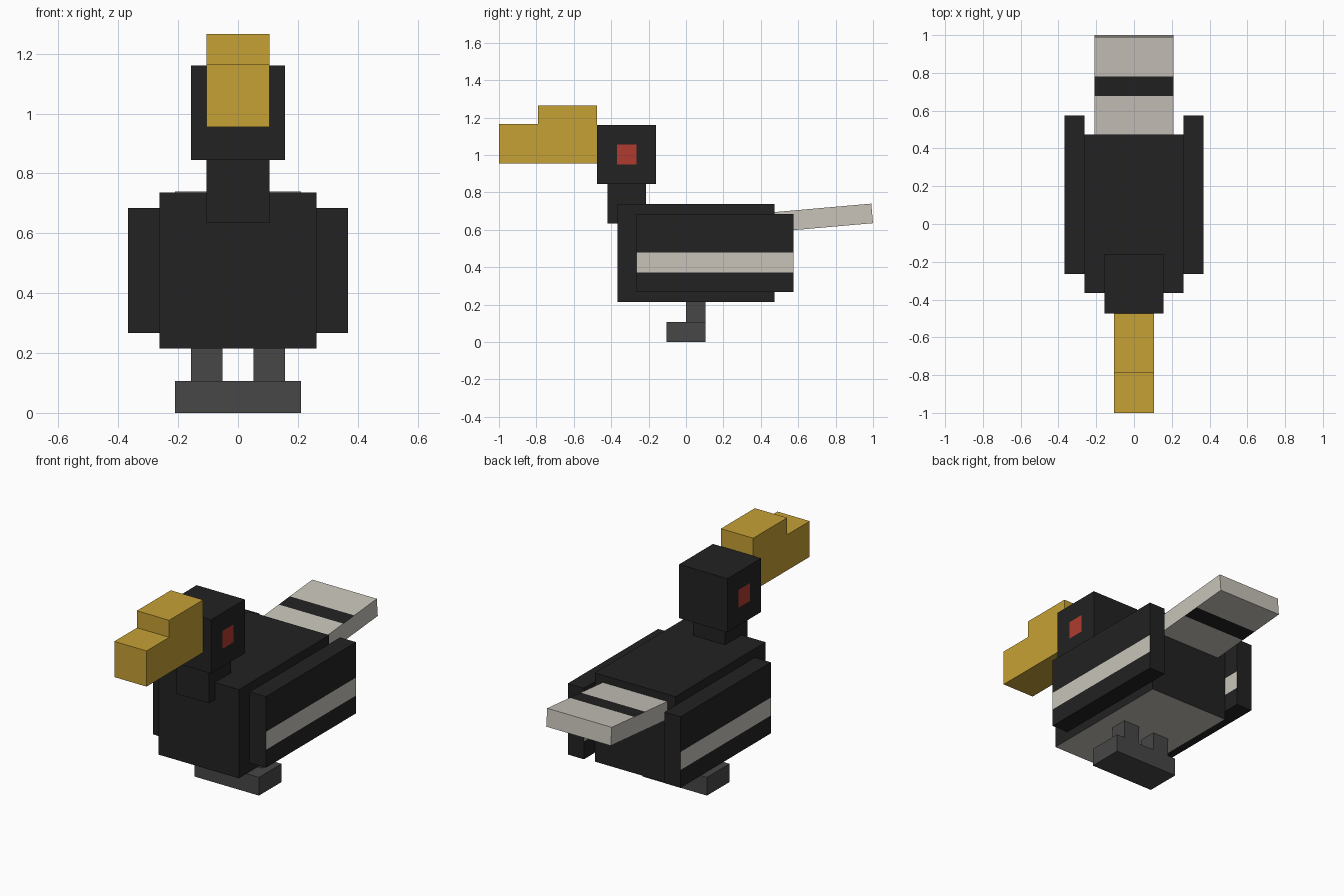
import bpy, bmesh, math
from mathutils import Vector

cube = bpy.data.objects.get("Cube")
if cube:
    bpy.data.objects.remove(cube, do_unlink=True)


def material(name, r, g, b):
    """Flat colour given as 0-255 display values, stored linear."""
    def lin(c):
        c /= 255
        return c / 12.92 if c <= 0.04045 else ((c + 0.055) / 1.055) ** 2.4
    colour = (lin(r), lin(g), lin(b), 1)
    m = bpy.data.materials.new(name)
    m.use_nodes = True
    m.diffuse_color = colour
    node = next(n for n in m.node_tree.nodes if n.type == 'BSDF_PRINCIPLED')
    node.inputs["Base Color"].default_value = colour
    node.inputs["Roughness"].default_value = 0.9
    return m


black = material("black feathers", 34, 34, 34)
cream = material("cream feathers", 200, 196, 186)
gold = material("golden beak", 198, 161, 53)
red = material("red eye", 175, 59, 46)
grey = material("grey feet", 71, 71, 71)


def block(name, lo, hi, mats, cuts=(), rule=None):
    """Box between two corners, sliced at (axis, position) cuts; faces
    for which rule(normal, centre) holds take the second material."""
    lo, hi = Vector(lo), Vector(hi)
    bm = bmesh.new()
    bmesh.ops.create_cube(bm, size=1)
    for v in bm.verts:
        v.co = (lo + hi) / 2 + v.co * (hi - lo)
    for axis, pos in cuts:
        co, no = Vector(), Vector()
        co[axis], no[axis] = pos, 1
        bmesh.ops.bisect_plane(bm, geom=bm.verts[:] + bm.edges[:] + bm.faces[:],
                               plane_co=co, plane_no=no)
    bm.normal_update()
    if rule:
        for f in bm.faces:
            f.material_index = int(rule(f.normal, f.calc_center_median()))
    mesh = bpy.data.meshes.new(name)
    bm.to_mesh(mesh)
    bm.free()
    for m in mats:
        mesh.materials.append(m)
    obj = bpy.data.objects.new(name, mesh)
    bpy.context.collection.objects.link(obj)
    return obj


# Body with a cream belly, and neck
block("body", (-0.262, -0.366, 0.215), (0.262, 0.474, 0.737), [black, cream],
      rule=lambda n, c: n.z < -0.5)
block("neck", (-0.105, -0.42, 0.635), (0.105, -0.214, 0.845), [black])

# Head with a red square eye on each side
block("head", (-0.157, -0.475, 0.845), (0.157, -0.16, 1.161), [black, red],
      cuts=[(1, -0.37), (1, -0.265), (2, 0.95), (2, 1.055)],
      rule=lambda n, c: abs(n.x) > 0.5 and -0.37 < c.y < -0.265
      and 0.95 < c.z < 1.055)

# Stepped beak
block("beak", (-0.105, -1, 0.955), (0.105, -0.475, 1.165), [gold])
block("beak_ridge", (-0.105, -0.79, 1.165), (0.105, -0.475, 1.265), [gold])

# Wings with a cream stripe on the outer face, and legs
for side, s in (("left", 1), ("right", -1)):
    x = sorted((s * 0.262, s * 0.367))
    block(side + "_wing", (x[0], -0.265, 0.267), (x[1], 0.575, 0.685),
          [black, cream], cuts=[(2, 0.372), (2, 0.478)],
          rule=lambda n, c: abs(n.x) > 0.5 and 0.372 < c.z < 0.478)
    x = sorted((s * 0.052, s * 0.157))
    block(side + "_leg", (x[0], 0, 0.105), (x[1], 0.105, 0.215), [grey])

# Foot slab
block("feet", (-0.21, -0.105, 0), (0.21, 0.105, 0.107), [grey])

# Tilted tail with a black band above and below
tail = block("tail", (-0.21, 0, -0.105), (0.21, 0.63, 0), [cream, black],
             cuts=[(1, 0.317), (1, 0.42)],
             rule=lambda n, c: abs(n.z) > 0.5 and 0.317 < c.y < 0.42)
tail.location = (0, 0.363, 0.685)
tail.rotation_euler.x = math.radians(5)
